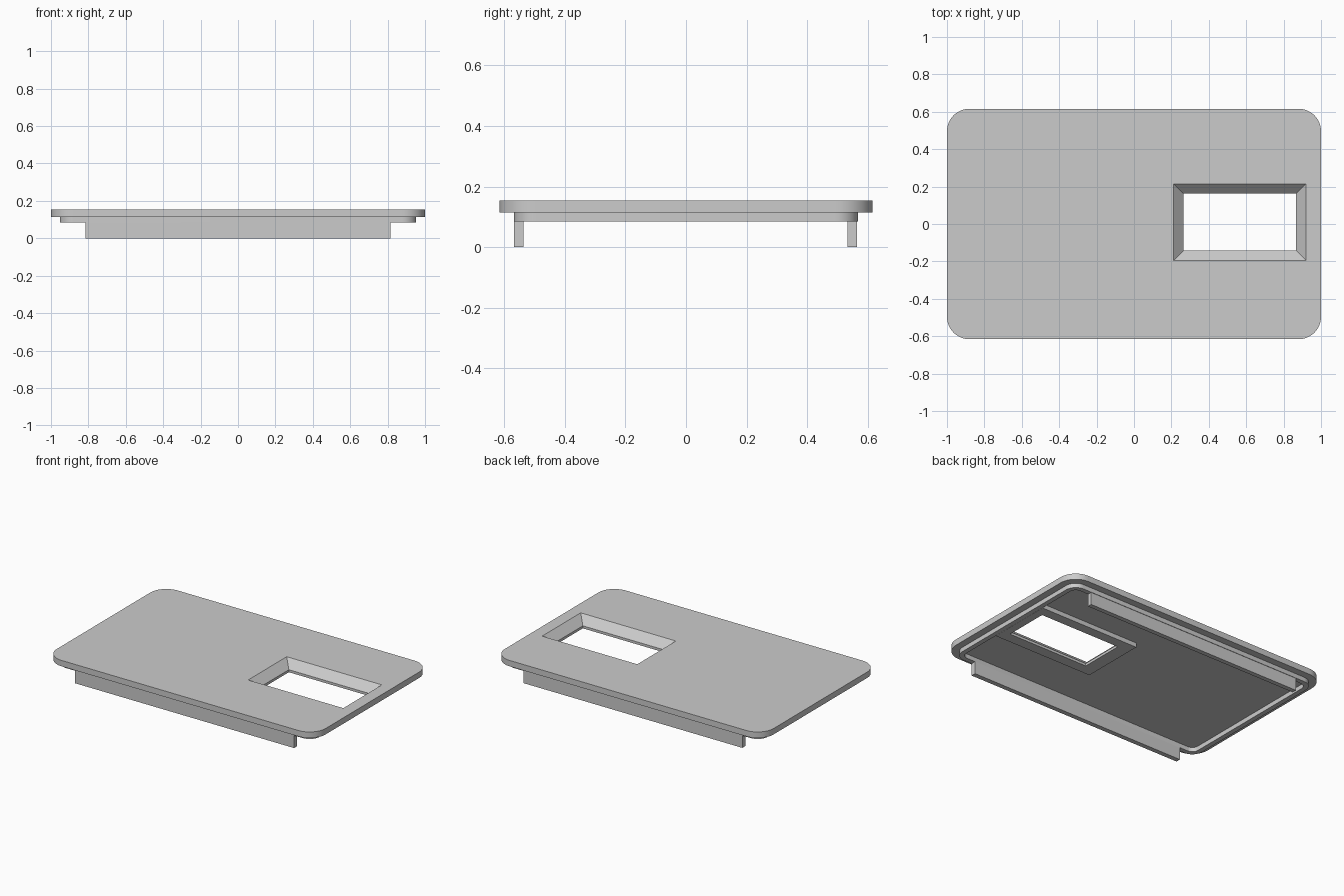
import bpy, bmesh
from math import cos, sin, pi

cube = bpy.data.objects.get("Cube")
if cube:
    bpy.data.objects.remove(cube, do_unlink=True)

# One plain grey plastic
grey = bpy.data.materials.new("plain_grey")
grey.use_nodes = True
grey.diffuse_color = (0.6, 0.6, 0.6, 1)
grey.node_tree.nodes["Principled BSDF"].inputs["Base Color"].default_value = (0.6, 0.6, 0.6, 1)

# Shared heights
TAB_Z, RIM_Z, PLATE_Z, TOP_Z = 0.0, 0.084, 0.114, 0.154


def rounded(hx, hy, r, steps=12):
    """Counter-clockwise rounded rectangle centred on the origin."""
    pts = []
    for k, (sx, sy) in enumerate([(1, 1), (-1, 1), (-1, -1), (1, -1)]):
        for i in range(steps + 1):
            a = (k + i / steps) * pi / 2
            pts.append((sx * (hx - r) + r * cos(a), sy * (hy - r) + r * sin(a)))
    return pts


def rect(x0, x1, y0, y1):
    return [(x1, y1), (x0, y1), (x0, y0), (x1, y0)]


def loft(name, rings, closed=False):
    """Skin (outline, z) rings; cap the ends, or join last to first."""
    bm = bmesh.new()
    loops = [[bm.verts.new((x, y, z)) for x, y in pts] for pts, z in rings]
    pairs = list(zip(loops, loops[1:]))
    if closed:
        pairs.append((loops[-1], loops[0]))
    else:
        bm.faces.new(loops[0])
        bm.faces.new(loops[-1])
    for a, b in pairs:
        for i in range(len(a)):
            j = (i + 1) % len(a)
            bm.faces.new((a[i], a[j], b[j], b[i]))
    bmesh.ops.recalc_face_normals(bm, faces=bm.faces)
    mesh = bpy.data.meshes.new(name)
    bm.to_mesh(mesh)
    bm.free()
    mesh.materials.append(grey)
    obj = bpy.data.objects.new(name, mesh)
    bpy.context.collection.objects.link(obj)
    return obj


def select(obj):
    bpy.ops.object.select_all(action="DESELECT")
    obj.select_set(True)
    bpy.context.view_layer.objects.active = obj


# Cover plate and the raised frame under the window
plate = loft("cover_plate", [(rounded(1, 0.616, 0.12), z) for z in (PLATE_Z, TOP_Z)])
frame = loft("window_frame", [(rect(0.175, 0.92, -0.215, 0.23), z) for z in (RIM_Z, PLATE_Z)])

# Bevelled window opening, cut through both
bevel = 0.053
x0, x1, y0, y1 = 0.265, 0.867, -0.142, 0.162


def opening(grow):
    return rect(x0 - grow, x1 + grow, y0 - grow, y1 + grow)


cutter = loft("window_cutter", [(opening(0), TAB_Z), (opening(0), TOP_Z - bevel),
                                (opening(2 * bevel), TOP_Z + bevel)])
cutter.hide_render = True
for part in (plate, frame):
    cut = part.modifiers.new("window", "BOOLEAN")
    cut.operation, cut.solver, cut.object = "DIFFERENCE", "EXACT", cutter
    select(part)
    bpy.ops.object.modifier_apply(modifier=cut.name)
bpy.data.objects.remove(cutter, do_unlink=True)

# Locating rim below the plate
outer, inner = rounded(0.953, 0.568, 0.075), rounded(0.921, 0.536, 0.043)
rim = loft("locating_rim", [(outer, PLATE_Z), (outer, RIM_Z), (inner, RIM_Z), (inner, PLATE_Z)],
           closed=True)

# Long tabs hanging from the front and back of the rim
for name, ya, yb in (("front_tab", -0.568, -0.536), ("back_tab", 0.534, 0.565)):
    loft(name, [(rect(-0.815, 0.815, ya, yb), z) for z in (TAB_Z, RIM_Z)])

# Smooth rounded corners, sharp edges kept
for part in (plate, rim):
    select(part)
    bpy.ops.object.shade_smooth_by_angle(angle=pi / 6)
